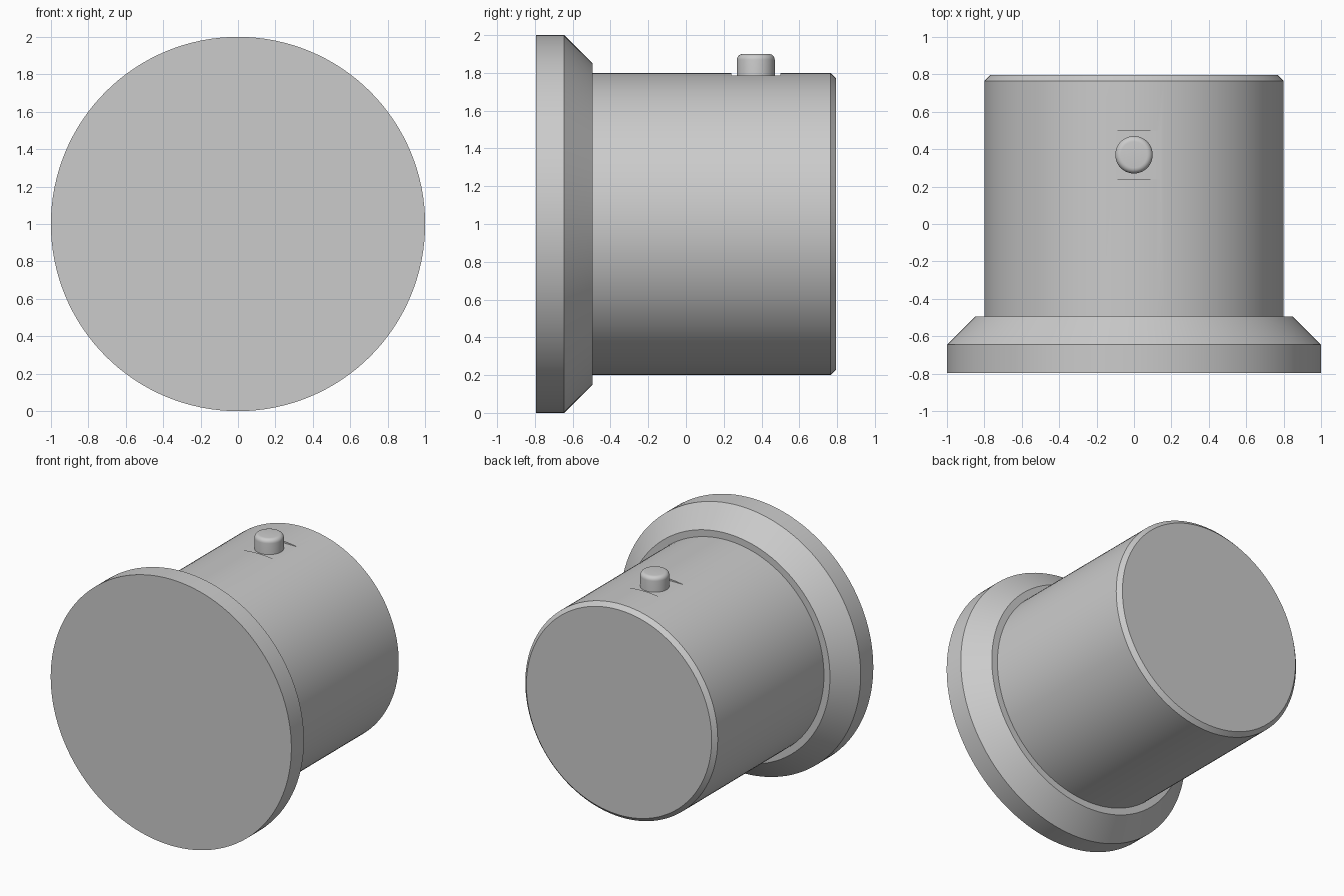
import bpy, bmesh, math
from mathutils import Matrix

# Remove the default cube
cube = bpy.data.objects.get("Cube")
if cube:
    bpy.data.objects.remove(cube, do_unlink=True)

# Single grey material
grey = bpy.data.materials.new("light grey")
grey.use_nodes = True
colour = (0.6, 0.6, 0.6, 1)
grey.diffuse_color = colour
grey.node_tree.nodes["Principled BSDF"].inputs["Base Color"].default_value = colour


def lathe(name, profile, matrix, segments):
    """Closed solid turned around local z from (radius, height) points."""
    bm = bmesh.new()
    rings = []
    for r, h in profile:
        ring = []
        for i in range(segments):
            a = math.tau * i / segments
            ring.append(bm.verts.new((r * math.cos(a), r * math.sin(a), h)))
        rings.append(ring)
    for low, high in zip(rings, rings[1:]):
        for i in range(segments):
            j = (i + 1) % segments
            bm.faces.new((low[i], low[j], high[j], high[i]))
    bm.faces.new(rings[0][::-1])
    bm.faces.new(rings[-1])
    bmesh.ops.transform(bm, matrix=matrix, verts=bm.verts)
    bmesh.ops.recalc_face_normals(bm, faces=bm.faces)
    mesh = bpy.data.meshes.new(name)
    bm.to_mesh(mesh)
    bm.free()
    mesh.materials.append(grey)
    obj = bpy.data.objects.new(name, mesh)
    bpy.context.collection.objects.link(obj)
    return obj


# Knob body: wide flange, bevelled shoulder, barrel, chamfered end
along_y = Matrix.Translation((0, 0, 1)) @ Matrix.Rotation(-math.pi / 2, 4, "X")
body = lathe("knob_body", [(1, -0.795), (1, -0.645), (0.85, -0.495), (0.8, -0.495),
                           (0.8, 0.765), (0.77, 0.795)], along_y, 128)

# Shallow flat seat cut into the barrel under the pin
bpy.ops.mesh.primitive_cube_add(size=1, location=(0, 0.37, 1.887))
cutter = bpy.context.object
cutter.name = "seat_cutter"
cutter.scale = (0.36, 0.26, 0.2)
cutter.hide_render = True
cut = body.modifiers.new("flat seat", "BOOLEAN")
cut.operation = "DIFFERENCE"
cut.solver = "EXACT"
cut.object = cutter
bpy.context.view_layer.objects.active = body
bpy.ops.object.modifier_apply(modifier=cut.name)
bpy.data.objects.remove(cutter, do_unlink=True)

# Locating pin with a rounded top edge
fillet = 0.03
pin_profile = [(0.1, 1.75)]
for k in range(7):
    a = math.pi / 2 * k / 6
    pin_profile.append((0.1 - fillet + fillet * math.cos(a), 1.9 - fillet + fillet * math.sin(a)))
pin = lathe("locating_pin", pin_profile, Matrix.Translation((0, 0.37, 0)), 48)

# Smooth curved walls, keep sharp edges
for obj in (body, pin):
    bpy.ops.object.select_all(action="DESELECT")
    obj.select_set(True)
    bpy.context.view_layer.objects.active = obj
    bpy.ops.object.shade_smooth_by_angle(angle=math.radians(30))
